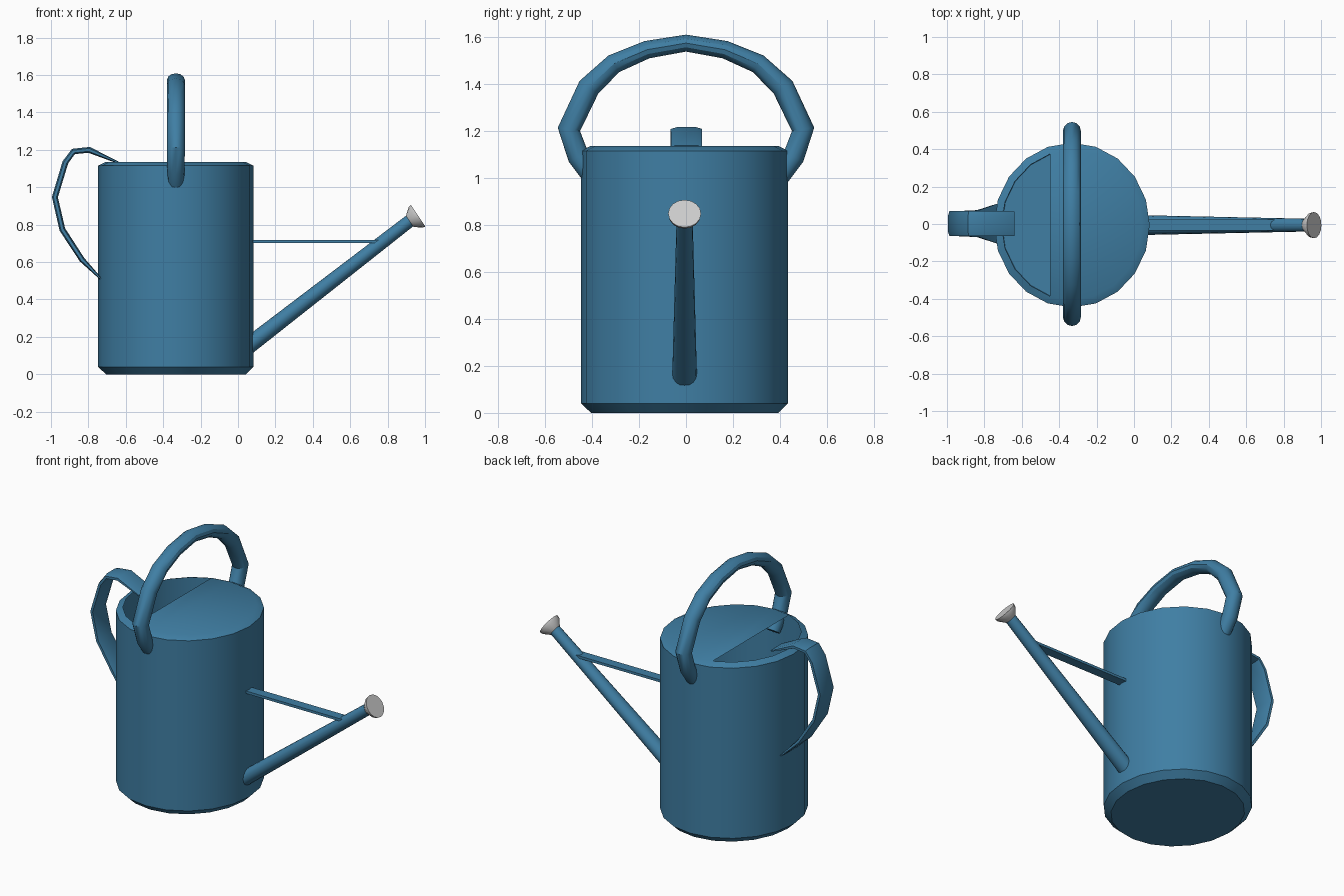
import bpy, bmesh, math
from mathutils import Vector

if "Cube" in bpy.data.objects:
    bpy.data.objects.remove(bpy.data.objects["Cube"])

blue = bpy.data.materials.new("blue_paint")
blue.diffuse_color = (0.05, 0.21, 0.37, 1)
blue.use_nodes = True
blue.node_tree.nodes["Principled BSDF"].inputs["Base Color"].default_value = blue.diffuse_color
CX, CY = -0.332, -0.006      # body axis


def finish(name, bm, mat=blue, fix_normals=True):
    if fix_normals:
        bmesh.ops.recalc_face_normals(bm, faces=bm.faces)
    mesh = bpy.data.meshes.new(name)
    bm.to_mesh(mesh)
    bm.free()
    obj = bpy.data.objects.new(name, mesh)
    bpy.context.collection.objects.link(obj)
    if mat:
        mesh.materials.append(mat)
    bpy.ops.object.select_all(action='DESELECT')
    obj.select_set(True)
    bpy.context.view_layer.objects.active = obj
    bpy.ops.object.shade_smooth_by_angle(angle=math.radians(32))
    return obj


def bridge(bm, a, b):
    n = len(a)
    for i in range(n):
        bm.faces.new((a[i], a[(i + 1) % n], b[(i + 1) % n], b[i]))


def sweep(name, path, side, sizes, section, mat=blue):
    """Sweep a section along a flat path; sizes = (half width, half depth) per point."""
    bm = bmesh.new()
    pts = [Vector(p) for p in path]
    side = Vector(side)
    rings = []
    for i, p in enumerate(pts):
        t = pts[min(i + 1, len(pts) - 1)] - pts[max(i - 1, 0)]
        normal = t.normalized().cross(side)
        w, d = sizes[i]
        rings.append([bm.verts.new(p + side * u * w + normal * v * d) for u, v in section])
    for a, b in zip(rings, rings[1:]):
        bridge(bm, a, b)
    bm.faces.new(rings[0])
    bm.faces.new(rings[-1])
    return finish(name, bm, mat)


def circle(n):
    return [(math.cos(2 * math.pi * i / n), math.sin(2 * math.pi * i / n)) for i in range(n)]


# Hollow body with chamfered rims and a half-covered top
bm = bmesh.new()
rings = []
for inset, z in [(0.042, 0), (0, 0.04), (0, 1.115), (0.04, 1.135)]:
    rings.append([bm.verts.new((CX + (0.416 - inset) * u, CY + (0.44 - inset) * v, z))
                  for u, v in circle(20)])
for a, b in zip(rings, rings[1:]):
    bridge(bm, a, b)
bm.faces.new(rings[0][::-1])
bm.faces.new(rings[-1][14:] + rings[-1][:7])
finish("body", bm, fix_normals=False)

# Carrying handle arching over the top
half = [(0.166, 1.545), (0.307, 1.485), (0.413, 1.385), (0.498, 1.206), (0.458, 1.09), (0.395, 1.0)]
arch = [(-y, z) for y, z in reversed(half)] + [(0, 1.573)] + half
half_sizes = [(0.048, 0.038), (0.048, 0.042), (0.048, 0.048),
              (0.048, 0.048), (0.046, 0.046), (0.042, 0.042)]
sweep("carrying_handle", [(CX, y, z) for y, z in arch], (1, 0, 0),
      half_sizes[::-1] + [(0.048, 0.036)] + half_sizes, circle(12))

# Flat strap handle at the back, flared where it meets the body
strap = [(-0.64, 1.132), (-0.797, 1.2), (-0.88, 1.191), (-0.923, 1.133), (-0.979, 0.947),
         (-0.939, 0.774), (-0.834, 0.613), (-0.735, 0.512)]
strap_sizes = [(0.066, 0.006)] + [(0.067, 0.016)] * 5 + [(0.072, 0.015), (0.105, 0.006)]
strap_section = [(-1, -0.5), (-0.6, -1), (0.6, -1), (1, -0.5),
                 (1, 0.5), (0.6, 1), (-0.6, 1), (-1, 0.5)]
sweep("back_handle", [(x, 0.002, z) for x, z in strap], (0, 1, 0), strap_sizes, strap_section)

# Tapered spout
sweep("spout", [(0.04, CY, 0.14), (0.935, CY, 0.833)], (0, 1, 0),
      [(0.053, 0.045), (0.034, 0.034)], circle(16))

# Grey sprinkler rose
sweep("rose", [(0.918, CY, 0.818), (0.948, CY, 0.838), (0.963, CY, 0.848)], (0, 1, 0),
      [(0.036, 0.036), (0.067, 0.065), (0.07, 0.07)], circle(16), None)

# Brace between body and spout
sweep("spout_brace", [(0.05, CY, 0.711), (0.76, CY, 0.711)], (0, 1, 0),
      [(0.03, 0.008)] * 2, [(-1, -1), (1, -1), (1, 1), (-1, 1)])
